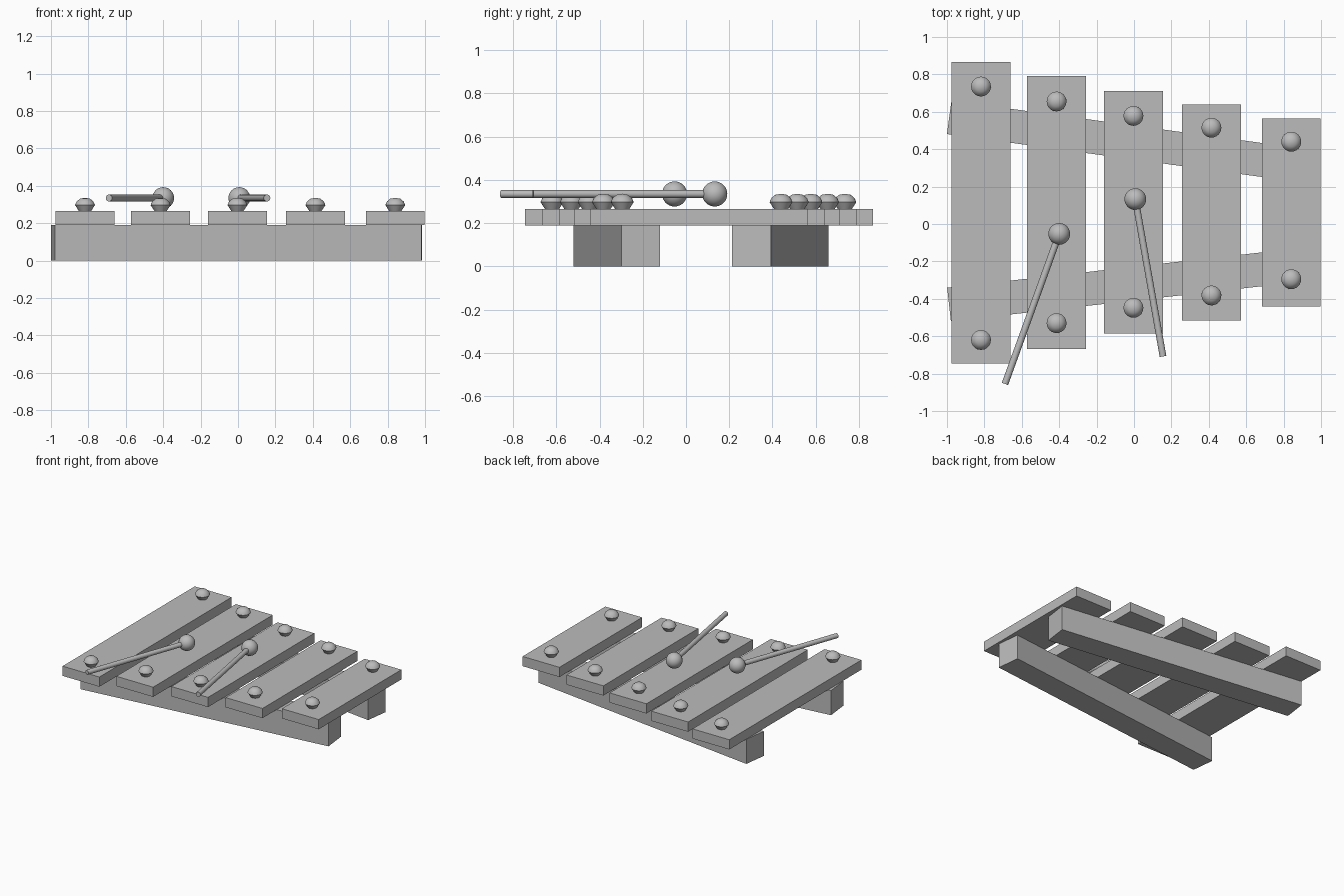
import bpy
import bmesh
from math import atan2, pi
from mathutils import Matrix, Vector

cube = bpy.data.objects.get("Cube")
if cube:
    bpy.data.objects.remove(cube, do_unlink=True)

# Single plain grey
GREY = (0.5, 0.5, 0.5, 1.0)
grey = bpy.data.materials.new("plain_grey")
grey.use_nodes = True
grey.diffuse_color = GREY
for node in grey.node_tree.nodes:
    if node.type == 'BSDF_PRINCIPLED':
        node.inputs["Base Color"].default_value = GREY


def finish(name, bm, smooth=False):
    bmesh.ops.recalc_face_normals(bm, faces=bm.faces)
    mesh = bpy.data.meshes.new(name)
    bm.to_mesh(mesh)
    bm.free()
    mesh.materials.append(grey)
    obj = bpy.data.objects.new(name, mesh)
    bpy.context.collection.objects.link(obj)
    if smooth:
        bpy.ops.object.select_all(action='DESELECT')
        obj.select_set(True)
        bpy.context.view_layer.objects.active = obj
        bpy.ops.object.shade_smooth_by_angle(angle=pi / 4)
    return obj


def box(name, centre, size, turn=0.0):
    bm = bmesh.new()
    matrix = (Matrix.Translation(centre) @ Matrix.Rotation(turn, 4, 'Z')
              @ Matrix.Diagonal((*size, 1)))
    bmesh.ops.create_cube(bm, size=1, matrix=matrix)
    return finish(name, bm)


def rail(name, left, right):
    a, b = Vector(left), Vector(right)
    mid, run = (a + b) / 2, b - a
    box(name, (mid.x, mid.y, RAIL_TOP / 2), (run.length, 0.18, RAIL_TOP),
        atan2(run.y, run.x))


def knob(name, x, y):
    # Low dome with a sharp rim and a tapered underside
    profile = [(0, -0.004), (0.03, -0.004), (0.053, 0.032),
               (0.045, 0.051), (0.027, 0.066), (0, 0.071)]
    bm = bmesh.new()
    verts = [bm.verts.new((r, 0, z)) for r, z in profile]
    edges = [bm.edges.new(pair) for pair in zip(verts, verts[1:])]
    bmesh.ops.spin(bm, geom=verts + edges, cent=(0, 0, 0), axis=(0, 0, 1),
                   angle=2 * pi, steps=24)
    bmesh.ops.remove_doubles(bm, verts=bm.verts, dist=0.0001)
    finish(name, bm, True).location = (x, y, BAR_TOP)


def mallet(name, head, tip):
    a, b = Vector((*head, 0.335)), Vector((*tip, 0.335))
    bm = bmesh.new()
    bmesh.ops.create_uvsphere(bm, u_segments=32, v_segments=16, radius=0.058,
                              matrix=Matrix.Translation(a))
    finish(name + "_head", bm, True)
    run = b - a
    bm = bmesh.new()
    matrix = (Matrix.Translation((a + b) / 2)
              @ run.to_track_quat('Z', 'Y').to_matrix().to_4x4())
    bmesh.ops.create_cone(bm, cap_ends=True, segments=24, radius1=0.018,
                          radius2=0.018, depth=run.length, matrix=matrix)
    finish(name + "_stick", bm, True)


RAIL_TOP, BAR_TOP = 0.19, 0.265

# Two converging support rails
rail("back_rail", (-0.988, 0.57), (0.972, 0.303))
rail("front_rail", (-0.989, -0.43), (0.972, -0.21))

# Sounding bars: x centre, front end, back end, front knob y, back knob y
bars = [(-0.818, -0.745, 0.865, -0.62, 0.735),
        (-0.414, -0.667, 0.79, -0.53, 0.655),
        (-0.003, -0.585, 0.71, -0.448, 0.578),
        (0.414, -0.517, 0.64, -0.382, 0.515),
        (0.841, -0.442, 0.565, -0.295, 0.44)]
for i, (x, front, back, knob_front, knob_back) in enumerate(bars, 1):
    box(f"bar_{i}", (x, (front + back) / 2, (RAIL_TOP + BAR_TOP) / 2),
        (0.314, back - front, BAR_TOP - RAIL_TOP))
    knob(f"front_knob_{i}", x, knob_front)
    knob(f"back_knob_{i}", x, knob_back)

# Beaters resting on the bars
mallet("right_mallet", (-0.40, -0.053), (-0.69, -0.855))
mallet("left_mallet", (0.007, 0.133), (0.155, -0.708))
